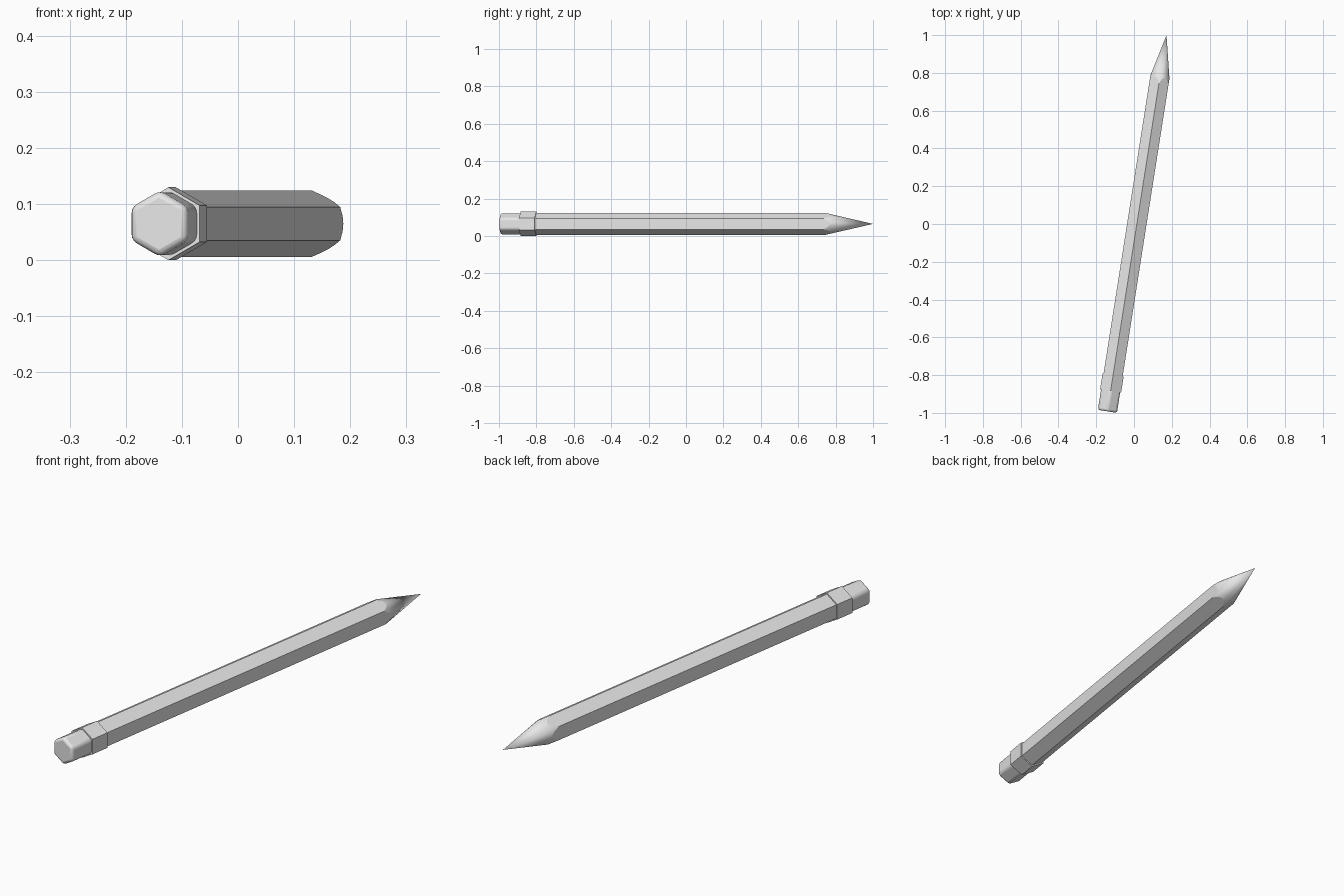
import bpy
import bmesh
from math import cos, sin, pi, radians

cube = bpy.data.objects.get("Cube")
if cube:
    bpy.data.objects.remove(cube, do_unlink=True)

grey = bpy.data.materials.new("plain_grey")
grey.use_nodes = True
grey.diffuse_color = (0.8, 0.8, 0.8, 1)
grey.node_tree.nodes["Principled BSDF"].inputs["Base Color"].default_value = (0.8, 0.8, 0.8, 1)

YAW = radians(-8.93)
CENTRE = (0.015, 0, 0.065)
RADIUS = 0.059          # centre to hexagon corner
APEX = 1.012            # point of the pencil, along its length
SLOPE = 4.4             # length of cone per unit of radius
SIDES = 24


def hex_radius(angle, corner):
    """Distance from the axis to a hexagon with a corner at the top."""
    offset = (angle + pi / 6) % (pi / 3) - pi / 6
    return corner * cos(pi / 6) / cos(offset)


def ring(bm, corner, along, sides=6):
    """Hexagonal ring; 'along' maps a radius to a position on the axis."""
    verts = []
    for i in range(sides):
        a = pi / 6 + i * 2 * pi / sides
        r = hex_radius(a, corner)
        verts.append(bm.verts.new((r * cos(a), along(r), r * sin(a))))
    return verts


def bridge(bm, a, b):
    for i in range(len(a)):
        j = (i + 1) % len(a)
        bm.faces.new((a[i], a[j], b[j], b[i]))


def finish(bm, name):
    bmesh.ops.recalc_face_normals(bm, faces=bm.faces)
    mesh = bpy.data.meshes.new(name)
    bm.to_mesh(mesh)
    bm.free()
    mesh.materials.append(grey)
    obj = bpy.data.objects.new(name, mesh)
    bpy.context.collection.objects.link(obj)
    obj.location = CENTRE
    obj.rotation_euler.z = YAW
    return obj


def prism(name, corner, start, end):
    bm = bmesh.new()
    a = ring(bm, corner, lambda r: start)
    b = ring(bm, corner, lambda r: end)
    bridge(bm, a, b)
    bm.faces.new(a)
    bm.faces.new(b)
    return finish(bm, name)


def shade(obj, angle):
    bpy.ops.object.select_all(action='DESELECT')
    obj.select_set(True)
    bpy.context.view_layer.objects.active = obj
    bpy.ops.object.shade_smooth_by_angle(angle=radians(angle))


def cone_start(r):
    return APEX - SLOPE * r


# Hexagonal barrel whose front end follows the sharpened scallops
bm = bmesh.new()
back = ring(bm, RADIUS, lambda r: -0.85, SIDES)
front = ring(bm, RADIUS, cone_start, SIDES)
bridge(bm, back, front)
bm.faces.new(back)
finish(bm, "barrel")

# Sharpened cone
bm = bmesh.new()
base = ring(bm, RADIUS, cone_start, SIDES)
apex = bm.verts.new((0, APEX, 0))
for i in range(SIDES):
    bm.faces.new((base[i], base[(i + 1) % SIDES], apex))
shade(finish(bm, "sharpened_tip"), 40)

# Metal band between barrel and eraser
prism("ferrule", 0.065, -0.895, -0.81)

# Eraser with softened edges
eraser = prism("eraser", RADIUS, -1.004, -0.85)
bevel = eraser.modifiers.new("soft_edges", 'BEVEL')
bevel.width = 0.011
bevel.segments = 3
shade(eraser, 40)
